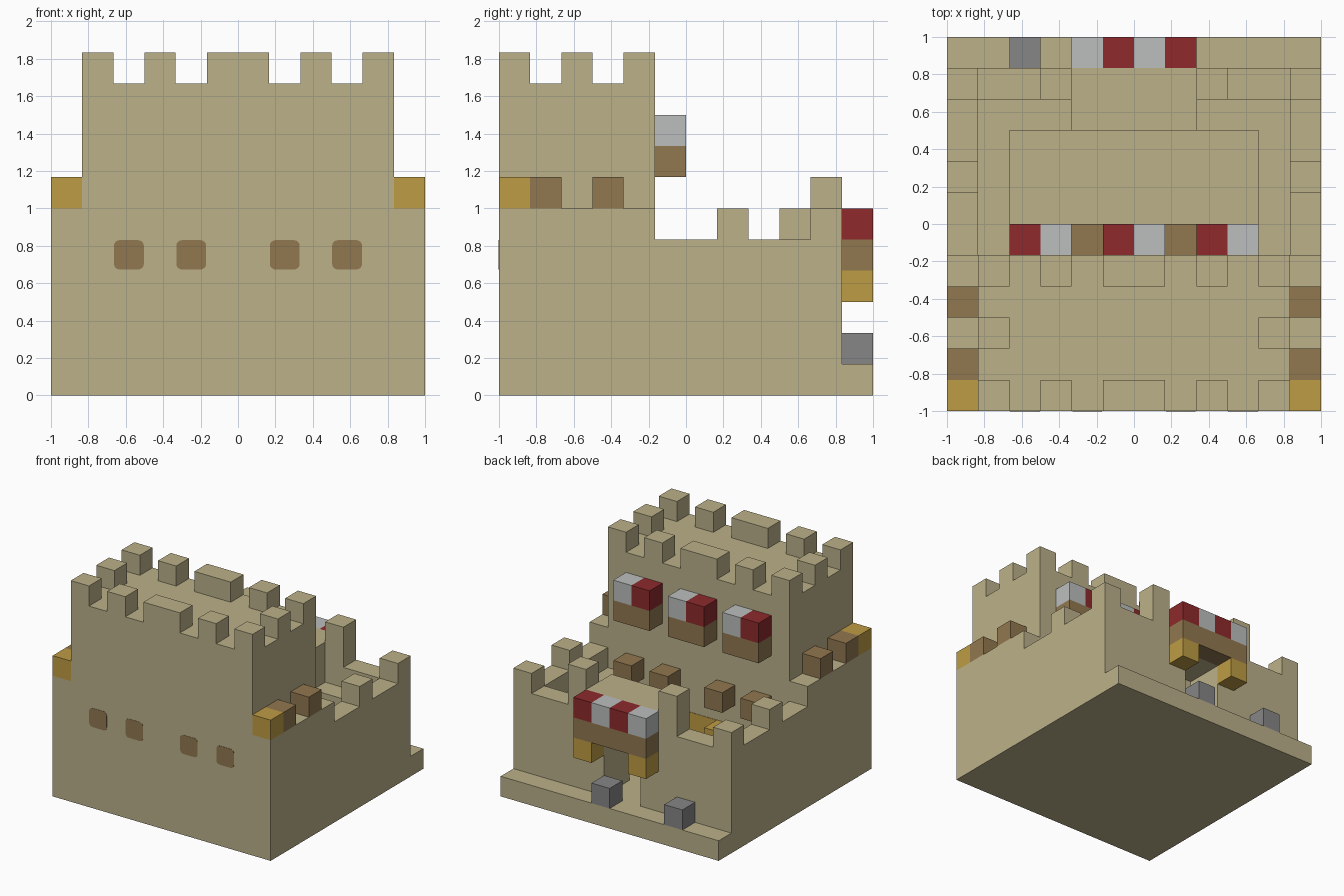
import bpy
import bmesh
from mathutils import Vector

if "Cube" in bpy.data.objects:
    bpy.data.objects.remove(bpy.data.objects["Cube"], do_unlink=True)

U = 1 / 6      # one building block
N = 12         # blocks along each side


def material(name, r, g, b):
    m = bpy.data.materials.new(name)
    m.use_nodes = True
    m.diffuse_color = (r, g, b, 1)
    m.node_tree.nodes["Principled BSDF"].inputs["Base Color"].default_value = (r, g, b, 1)
    return m


SAND = material("sandstone", .503, .440, .254)
WOOD = material("brown wood", .283, .188, .080)
GOLD = material("golden straw", .515, .332, .058)
RED = material("red cloth", .271, .023, .025)
PALE = material("pale cloth", .503, .515, .515)
GREY = material("grey stone", .238, .238, .238)


def block(name, mat, x, y, z, bevel=0):
    """Box over block ranges (start, end) on each axis."""
    lo = Vector((x[0], y[0], z[0])) * U
    hi = Vector((x[1], y[1], z[1])) * U
    mid = (lo + hi) / 2 - Vector((1, 1, 0))
    size = hi - lo
    bm = bmesh.new()
    bmesh.ops.create_cube(bm, size=1)
    bmesh.ops.scale(bm, vec=size, verts=bm.verts)
    if bevel:
        edges = [e for e in bm.edges
                 if abs(e.verts[0].co.y - e.verts[1].co.y) > size.y / 2]
        bmesh.ops.bevel(bm, geom=edges, offset=bevel, segments=4,
                        profile=.5, affect='EDGES')
    me = bpy.data.meshes.new(name)
    bm.to_mesh(me)
    bm.free()
    me.materials.append(mat)
    ob = bpy.data.objects.new(name, me)
    ob.location = mid
    bpy.context.collection.objects.link(ob)
    return ob


def cell(name, mat, x, y, z, height=1):
    return block(name, mat, (x, x + 1), (y, y + 1), (z, z + height))


def pair(name, mat, x, y, z, bevel=0):
    """Block and its mirror image across the centre."""
    block("left_" + name, mat, (N - x[1], N - x[0]), y, z, bevel)
    block("right_" + name, mat, x, y, z, bevel)


# Ground slab and keep
block("ground_slab", SAND, (0, N), (0, N), (0, 1))
block("keep_base", SAND, (0, N), (0, 5), (1, 6))
block("keep_tower", SAND, (1, 11), (0, 5), (6, 10))

# Keep battlements
for row, y in (("front", 0), ("back", 4)):
    for x in (1, 3):
        pair(f"{row}_keep_merlon_{x}", SAND, (x, x + 1), (y, y + 1), (10, 11))
    block(f"{row}_keep_wide_merlon", SAND, (5, 7), (y, y + 1), (10, 11))
pair("side_keep_merlon", SAND, (1, 2), (2, 3), (10, 11))

# Goods on the keep shoulders
pair("shoulder_straw", GOLD, (0, 1), (0, 1), (6, 7))
for y in (1, 3):
    pair(f"shoulder_crate_{y}", WOOD, (0, 1), (y, y + 1), (6, 7))

# Courtyard walls with a lower inner walkway
pair("courtyard_wall", SAND, (0, 1), (5, 11), (1, 5))
pair("side_walkway", SAND, (1, 2), (5, 11), (1, 4))
pair("back_wall", SAND, (1, 4), (10, 11), (1, 5))
pair("back_walkway", SAND, (2, 4), (9, 10), (1, 4))
pair("wall_merlon", SAND, (0, 1), (7, 8), (5, 6))
pair("corner_merlon", SAND, (0, 1), (10, 11), (5, 6))

# Gatehouse over an open passage
pair("gate_pier", SAND, (4, 5), (9, 11), (1, 4))
block("gatehouse_roof", SAND, (4, 8), (9, 11), (4, 6))
pair("gate_tall_merlon", SAND, (3, 4), (10, 11), (5, 7))
block("gate_canopy_beam", WOOD, (4, 8), (11, 12), (4, 5))
pair("gate_bracket", GOLD, (4, 5), (11, 12), (3, 4))
for x in range(4, 8):
    cell(f"gate_awning_{x}", RED if x % 2 else PALE, x, 11, 5)
for x in (2, 6):
    cell(f"grey_stone_{x}", GREY, x, 11, 1)

# Balconies on the courtyard side of the keep
for x in (2, 5, 8):
    block(f"balcony_{x}", WOOD, (x, x + 2), (5, 6), (7, 8))
    cell(f"balcony_red_awning_{x}", RED, x, 5, 8)
    cell(f"balcony_pale_awning_{x}", PALE, x + 1, 5, 8)

# Window boxes behind, rounded shutters in front
for x in (2, 4):
    pair(f"window_box_{x}", WOOD, (x, x + 1), (5, 6), (4, 5))
    pair(f"front_shutter_{x}", WOOD, (x + .02, x + .98), (-.012, .02),
         (4.04, 4.98), bevel=.03)

# Keep door with two lamps
block("keep_door", GOLD, (5, 7), (4.98, 5.02), (1, 3))
pair("door_lamp", GOLD, (4, 5), (5, 6), (2, 3))
